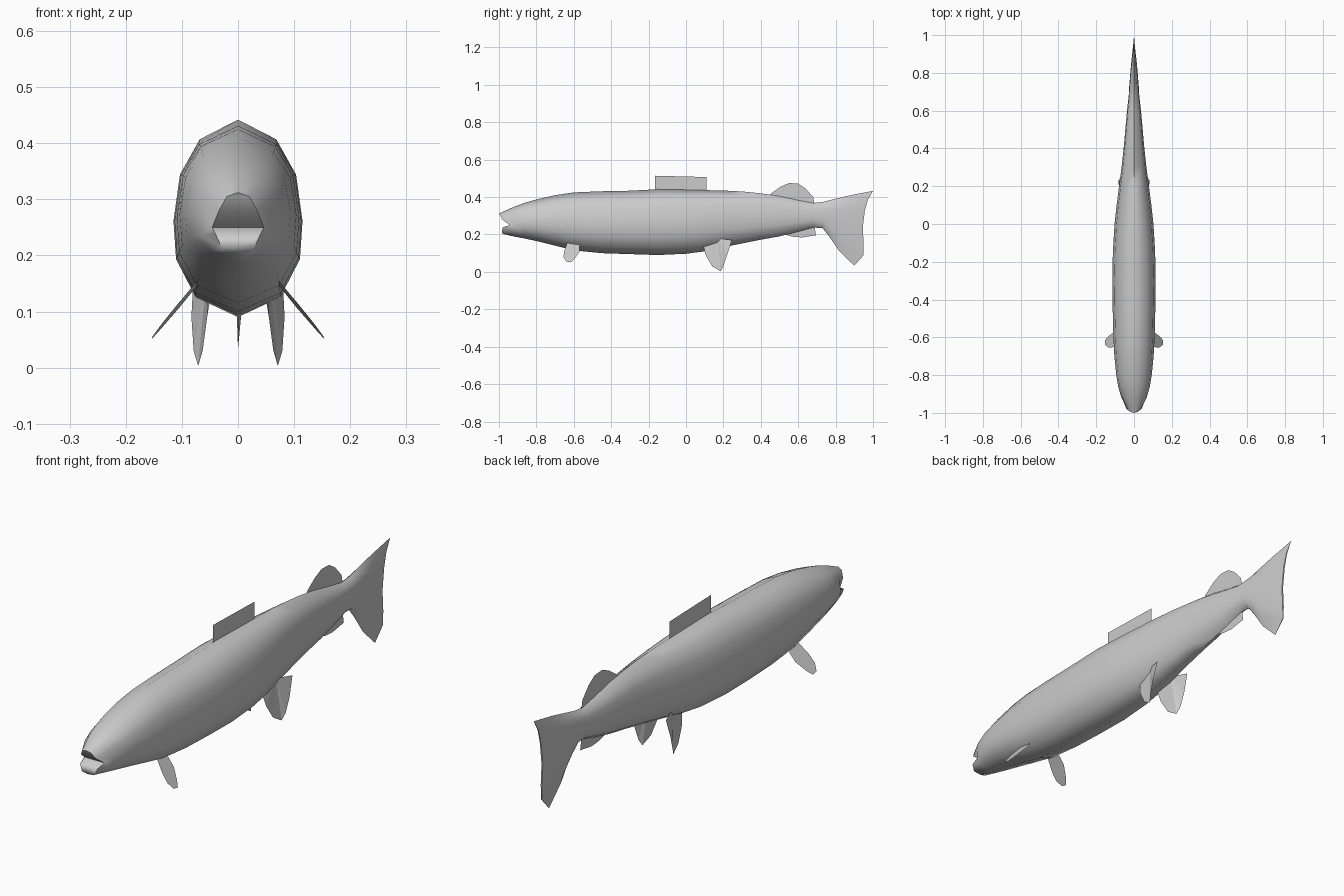
import bpy, bmesh, math

if "Cube" in bpy.data.objects:
    bpy.data.objects.remove(bpy.data.objects["Cube"], do_unlink=True)

grey = bpy.data.materials.new("fish grey")
grey.diffuse_color = (0.6, 0.6, 0.6, 1)
grey.use_nodes = True
grey.node_tree.nodes["Principled BSDF"].inputs["Base Color"].default_value = (0.6, 0.6, 0.6, 1)


def finish(name, bm, smooth=False):
    me = bpy.data.meshes.new(name)
    bm.to_mesh(me)
    bm.free()
    me.materials.append(grey)
    ob = bpy.data.objects.new(name, me)
    bpy.context.collection.objects.link(ob)
    if smooth:
        bpy.ops.object.select_all(action='DESELECT')
        ob.select_set(True)
        bpy.context.view_layer.objects.active = ob
        bpy.ops.object.shade_smooth_by_angle(angle=math.radians(65))
    return ob


# Cross-section from back ridge to belly ridge: (width factor, height factor)
SECTION = [(0, 1), (.61, .9), (.9, .735), (1, .49), (.96, .29), (.67, .1), (0, 0)]


def station(y_top, z_top, y_bot, z_bot, half):
    """Half outline as (half width, y, z), from back to belly."""
    return [(half * w, y_bot + (y_top - y_bot) * h, z_bot + (z_top - z_bot) * h)
            for w, h in SECTION]


# Open mouth: upper lip, recessed corner, lower jaw
mouth = [(0, -1, .312), (.02, -.995, .305), (.034, -.983, .28), (.046, -.942, .25),
         (.04, -.98, .238), (.028, -.985, .212), (0, -.978, .203)]

# Trunk: (y, back height, belly height, half width)
trunk = [(-.92, .348, .189, .067), (-.86, .37, .178, .084), (-.8, .387, .165, .094),
         (-.7, .41, .14, .104), (-.6, .425, .115, .109), (-.45, .431, .1, .113),
         (-.3, .434, .095, .115), (-.15, .442, .09, .112), (0, .439, .097, .103),
         (.1, .437, .11, .092), (.2, .435, .132, .079), (.3, .43, .152, .066),
         (.4, .42, .172, .055), (.5, .405, .19, .046), (.6, .383, .215, .037),
         (.68, .368, .237, .028)]

# Flared tail, ending in a thin concave edge
tail = [station(.735, .375, .73, .234, .025), station(.80, .391, .765, .19, .021),
        station(.88, .41, .82, .11, .015)]
tail_edge = [(0, 1, .433), (.002, .972, .385), (.003, .956, .327), (.003, .945, .235),
             (.003, .95, .15), (.002, .95, .09), (0, .9, .033)]

rings = [mouth] + [station(y, t, y, b, w) for y, t, b, w in trunk] + tail + [tail_edge]

bm = bmesh.new()
loops = []
for half in rings:
    left = [bm.verts.new(p) for p in half]
    right = [bm.verts.new((-x, y, z)) for x, y, z in half[1:-1]]
    loops.append(left + right[::-1])
for a, b in zip(loops, loops[1:]):
    for i in range(12):
        j = (i + 1) % 12
        bm.faces.new((a[i], a[j], b[j], b[i]))
# Close the mouth and the tail edge with strips across the width
for r in (loops[0], loops[-1]):
    bm.faces.new((r[0], r[1], r[11]))
    for i in range(1, 5):
        bm.faces.new((r[i], r[i + 1], r[11 - i], r[12 - i]))
    bm.faces.new((r[5], r[6], r[7]))
bmesh.ops.recalc_face_normals(bm, faces=bm.faces)
finish("body", bm, True)


def fin(name, points):
    """Thin flat fin from an outline."""
    bm = bmesh.new()
    bm.faces.new([bm.verts.new(p) for p in points])
    bmesh.ops.triangulate(bm, faces=bm.faces)
    return finish(name, bm)


# Fins on the centre line, as (y, z)
centre_fins = {
    "dorsal_fin": [(-.165, .42), (-.165, .514), (.11, .507), (.11, .42)],
    "rear_dorsal_fin": [(.43, .39), (.46, .423), (.505, .455), (.55, .475), (.6, .472),
                        (.64, .445), (.68, .4), (.69, .35), (.6, .35)],
    "anal_fin": [(.48, .22), (.53, .2), (.57, .188), (.62, .184), (.695, .196),
                 (.685, .255), (.6, .26)],
}
for name, outline in centre_fins.items():
    fin(name, [(0, y, z) for y, z in outline])

# Paired fins
pelvic = [(.045, .09, .15), (.055, .105, .09), (.063, .14, .03), (.071, .185, .003),
          (.079, .2, .03), (.083, .22, .09), (.079, .245, .17), (.055, .17, .18)]
pectoral = [(.078 + (.15 - z) * .8 - .1 * (y + .65), y, z) for y, z in
            [(-.635, .155), (-.652, .11), (-.655, .08), (-.64, .056), (-.615, .051),
             (-.595, .07), (-.57, .108), (-.568, .14), (-.59, .16)]]
for side, s in (("left", 1), ("right", -1)):
    fin(side + "_pelvic_fin", [(s * x, y, z) for x, y, z in pelvic])
    fin(side + "_pectoral_fin", [(s * x, y, z) for x, y, z in pectoral])
